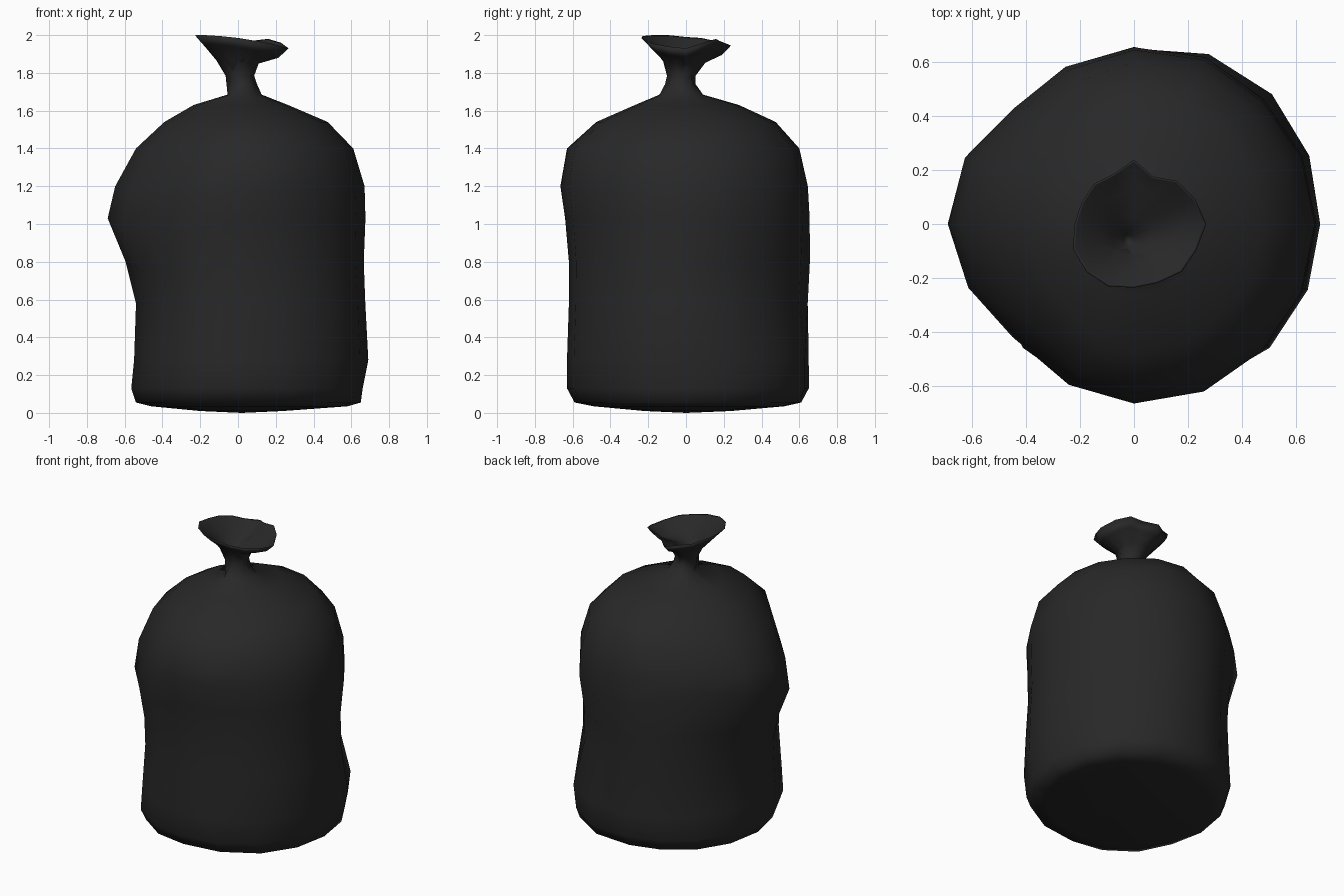
import bpy, bmesh, math

if "Cube" in bpy.data.objects:
    bpy.data.objects.remove(bpy.data.objects["Cube"])

N = 16
black = bpy.data.materials.new("black plastic")
black.diffuse_color = (0.021, 0.021, 0.021, 1)
black.use_nodes = True
black.node_tree.nodes["Principled BSDF"].inputs["Base Color"].default_value = black.diffuse_color

# Sack profile: z, -x reach, +x reach, -y reach, +y reach
SACK = [
    (0.01, .20, .24, .22, .24), (0.035, .46, .58, .49, .52), (0.055, .54, .65, .59, .61),
    (0.13, .565, .66, .63, .65), (0.28, .55, .69, .63, .65), (0.58, .54, .68, .62, .65),
    (0.80, .595, .67, .62, .66), (1.03, .69, .675, .64, .655), (1.2, .65, .67, .665, .645),
    (1.4, .54, .61, .63, .60), (1.54, .39, .475, .475, .475), (1.63, .235, .265, .27, .28),
    (1.685, .055, .125, .14, .09)]
# Outline of the sack relative to an ellipse, by direction
UPPER = [1, 1, 1.0, 1.02, 1, .96, .91, .98, 1, .96, .91, .97, 1, 1.01, 1, 1]
LOWER = [1, 1.02, 1.05, 1.05, 1, .98, .99, 1, 1, .99, 1.03, 1.02, 1, 1.02, 1.03, 1.01]
# Open mouth of the neck: radius and height by direction
RIM_R = [.268, .245, .225, .19, .238, .20, .21, .21, .22, .245, .25, .25, .236, .235, .25, .25]
RIM_Z = [1.93, 1.96, 1.98, 1.97, 1.945, 1.955, 1.97, 1.985, 1.99, 2.0, 2.0, 1.995, 1.985, 1.97, 1.955, 1.94]


def angle(i):
    return 2 * math.pi * i / N


def bump(v, centre, width):
    return math.exp(-((v - centre) / width) ** 2)


bm = bmesh.new()


def ring(points):
    return [bm.verts.new(p) for p in points]


def sack_ring(z, x0, x1, y0, y1):
    t = min(max((z - 0.5) / 0.6, 0), 1)
    pts = []
    for i in range(N):
        c, s = math.cos(angle(i)), math.sin(angle(i))
        f = LOWER[i] * (1 - t) + UPPER[i] * t
        # sunken patch on the back right side
        f -= .11 * bump(z, .66, .2) * bump(i, 2, 1.3)
        # the bulge on the left runs slanting, low at the front and high at the back
        dz = .2 * s * abs(c) * bump(z, 1.0, .25) if c < 0 else 0
        pts.append((c * f * (x1 if c > 0 else x0), s * f * (y1 if s > 0 else y0), z + dz))
    return ring(pts)


def neck_ring(cx, cy, r, z, pleat=0.0, rise=0.0):
    pts = []
    for i in range(N):
        k = r * (1 + pleat * (-1) ** i)
        dz = rise * (RIM_Z[i] - 1.965)
        pts.append((cx + k * math.cos(angle(i)), cy + k * math.sin(angle(i)), z + dz))
    return ring(pts)


def rim_ring(scale, drop, cx=0, cy=0):
    return ring([(cx + scale * RIM_R[i] * math.cos(angle(i)),
                  cy + scale * RIM_R[i] * math.sin(angle(i)), RIM_Z[i] - drop) for i in range(N)])


rings = [sack_ring(*row) for row in SACK]
# Gathered neck, flared mouth and the funnel inside it
rings += [neck_ring(.02, -.03, .075, 1.74, .08),
          neck_ring(.01, -.025, .07, 1.785, .08),
          neck_ring(-.003, -.01, .108, 1.86, .04, .3),
          rim_ring(.8, .05), rim_ring(1, .0), rim_ring(.96, .006),
          rim_ring(.68, .06, 0, -.01),
          neck_ring(-.01, -.045, .075, 1.86),
          neck_ring(-.02, -.06, .02, 1.79)]
for a, b in zip(rings, rings[1:]):
    for i in range(N):
        j = (i + 1) % N
        bm.faces.new((a[i], a[j], b[j], b[i]))
for end, p in ((rings[0], (0.02, 0, 0)), (rings[-1], (-.02, -.06, 1.77))):
    tip = bm.verts.new(p)
    for i in range(N):
        bm.faces.new((end[i], tip, end[(i + 1) % N]))
bmesh.ops.recalc_face_normals(bm, faces=bm.faces)
for f in bm.faces:
    f.smooth = True

mesh = bpy.data.meshes.new("rubbish_sack")
bm.to_mesh(mesh)
bm.free()
mesh.materials.append(black)
sack = bpy.data.objects.new("rubbish_sack", mesh)
bpy.context.collection.objects.link(sack)
